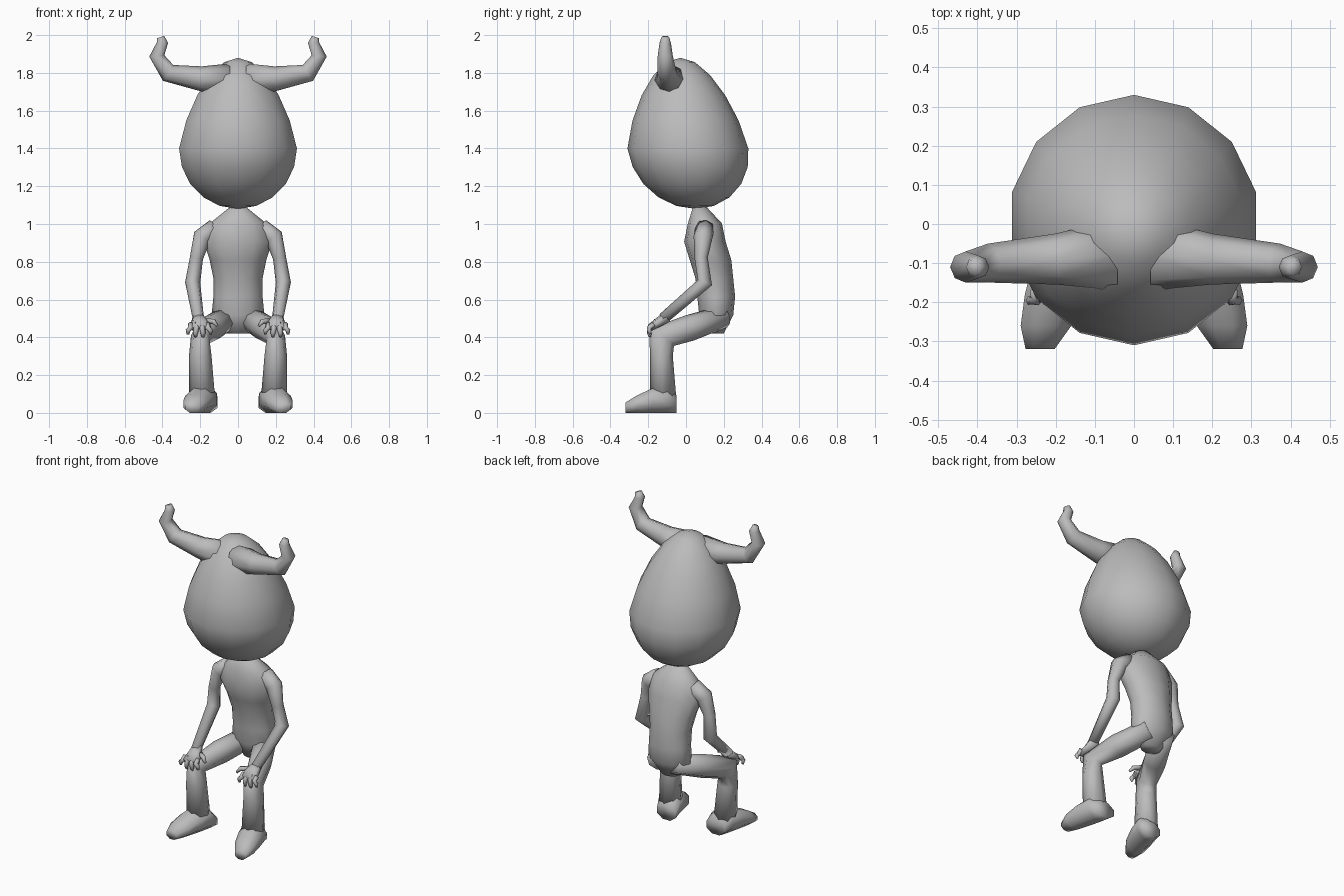
import bpy, bmesh
from math import sin, cos, pi
from mathutils import Vector

cube = bpy.data.objects.get("Cube")
if cube:
    bpy.data.objects.remove(cube, do_unlink=True)

shade = 0.5
grey = bpy.data.materials.new("plain grey")
grey.use_nodes = True
grey.diffuse_color = (shade, shade, shade, 1)
shader = grey.node_tree.nodes["Principled BSDF"]
shader.inputs["Base Color"].default_value = grey.diffuse_color

ALONG_X = Vector((1, 0, 0))
ALONG_Y = Vector((0, 1, 0))
ALONG_Z = Vector((0, 0, 1))


def loft(bm, rings, sides=8, reference=ALONG_X, axis=None, start=0):
    """Skin elliptical rings: x, y, z, radius along reference, optional other radius."""
    centres = [Vector(ring[:3]) for ring in rings]
    last = len(rings) - 1
    loops = []
    for i, (centre, ring) in enumerate(zip(centres, rings)):
        arriving = (centre - centres[max(i - 1, 0)]).normalized()
        leaving = (centres[min(i + 1, last)] - centre).normalized()
        tangent = axis or (arriving + leaving).normalized()
        across = (reference - tangent * reference.dot(tangent)).normalized()
        upward = tangent.cross(across)
        angles = [start + 2 * pi * k / sides for k in range(sides)]
        loops.append([bm.verts.new(centre + across * cos(angle) * ring[3]
                                   + upward * sin(angle) * ring[-1])
                      for angle in angles])
    for lower, upper in zip(loops, loops[1:]):
        for k in range(sides):
            n = (k + 1) % sides
            bm.faces.new((lower[k], lower[n], upper[n], upper[k]))
    bm.faces.new(loops[0])
    bm.faces.new(loops[-1])


def finish(name, bm, mirror=False):
    bmesh.ops.recalc_face_normals(bm, faces=bm.faces)
    for face in bm.faces:
        face.smooth = True
    mesh = bpy.data.meshes.new(name)
    bm.to_mesh(mesh)
    bm.free()
    mesh.materials.append(grey)
    obj = bpy.data.objects.new(name, mesh)
    bpy.context.collection.objects.link(obj)
    if mirror:
        obj.modifiers.new("both sides", 'MIRROR')


def part(name, rings, mirror=True, **options):
    bm = bmesh.new()
    loft(bm, rings, **options)
    finish(name, bm, mirror)


# Head: a sphere drawn up and pinched into a pear, crown leaning forward
radius = 0.32
bm = bmesh.new()
bmesh.ops.create_uvsphere(bm, u_segments=14, v_segments=10, radius=radius)
for vert in bm.verts:
    rise = vert.co.z / radius
    if rise > 0:
        pinch = 1 - rise / 4
        vert.co.x *= pinch
        vert.co.y *= pinch
        vert.co.z *= 1.5
    vert.co.y += 0.01 - 0.04 * rise
    vert.co.z += 1.4
finish("head", bm)

# Horns sweeping out, then up
part("horns", [(.05, -.08, 1.76, .09), (.2, -.09, 1.77, .065), (.37, -.1, 1.8, .05),
               (.43, -.11, 1.89, .04), (.4, -.11, 1.96, .03), (.41, -.11, 1.99, .02)],
     reference=ALONG_Y)

# Torso: evenly spaced rings from the neck down to the seat
centre_y = (.07, .1, .1, .13, .15, .16, .16, .15)
half_width = (.03, .15, .18, .15, .13, .13, .14, .06)
half_depth = (.03, .09, .11, .11, .1, .1, .09, .05)
part("torso", [(0, y, 1.1 - i * 0.097, width, depth) for i, (y, width, depth)
               in enumerate(zip(centre_y, half_width, half_depth))],
     mirror=False, sides=12, axis=ALONG_Z)

# Bent legs, hip to ankle
part("legs", [(.05, .2, .51, .07, .06), (.14, .02, .45, .07), (.2, -.13, .4, .05, .08),
              (.2, -.13, .3, .06), (.19, -.12, .06, .07)])

# Feet, heel to toe, turned out, with the sole flat on the ground
flat = cos(pi / 8)
foot = [(-.05, .07, .05), (-.1, .08, .08), (-.18, .08, .07),
        (-.26, .07, .05), (-.32, .04, .03)]
part("feet", [(0.16 - y / 4, y, height * flat, width, height) for y, width, height in foot],
     axis=-ALONG_Y, start=pi / 8)

# Arms, shoulder to wrist
part("arms", [(.12, .1, .98, .05), (.19, .09, .93, .05), (.22, .08, .82, .035),
              (.24, .1, .69, .04), (.21, -.12, .5, .03)])

# Hands resting on the knees
bm = bmesh.new()
loft(bm, [(.21, -.1, .51, .03), (.2, -.19, .45, .06, .02)])

# Four fingers fanning over the knee, and an inward thumb
for i in range(4):
    spread = (i - 1.5) * 0.03
    middle = 0.205 + spread
    tip = middle + spread / 3
    drop = 0.4 + 8 * spread ** 2
    loft(bm, [(middle, -.17, .47, .015), (middle, -.195, .45, .015),
              (tip, -.195, drop + 0.02, .013), (tip, -.19, drop, .007)], sides=6)
loft(bm, [(.17, -.13, .485, .016), (.13, -.16, .485, .015), (.11, -.17, .46, .008)],
     sides=6, reference=ALONG_Y)
finish("hands", bm, mirror=True)
